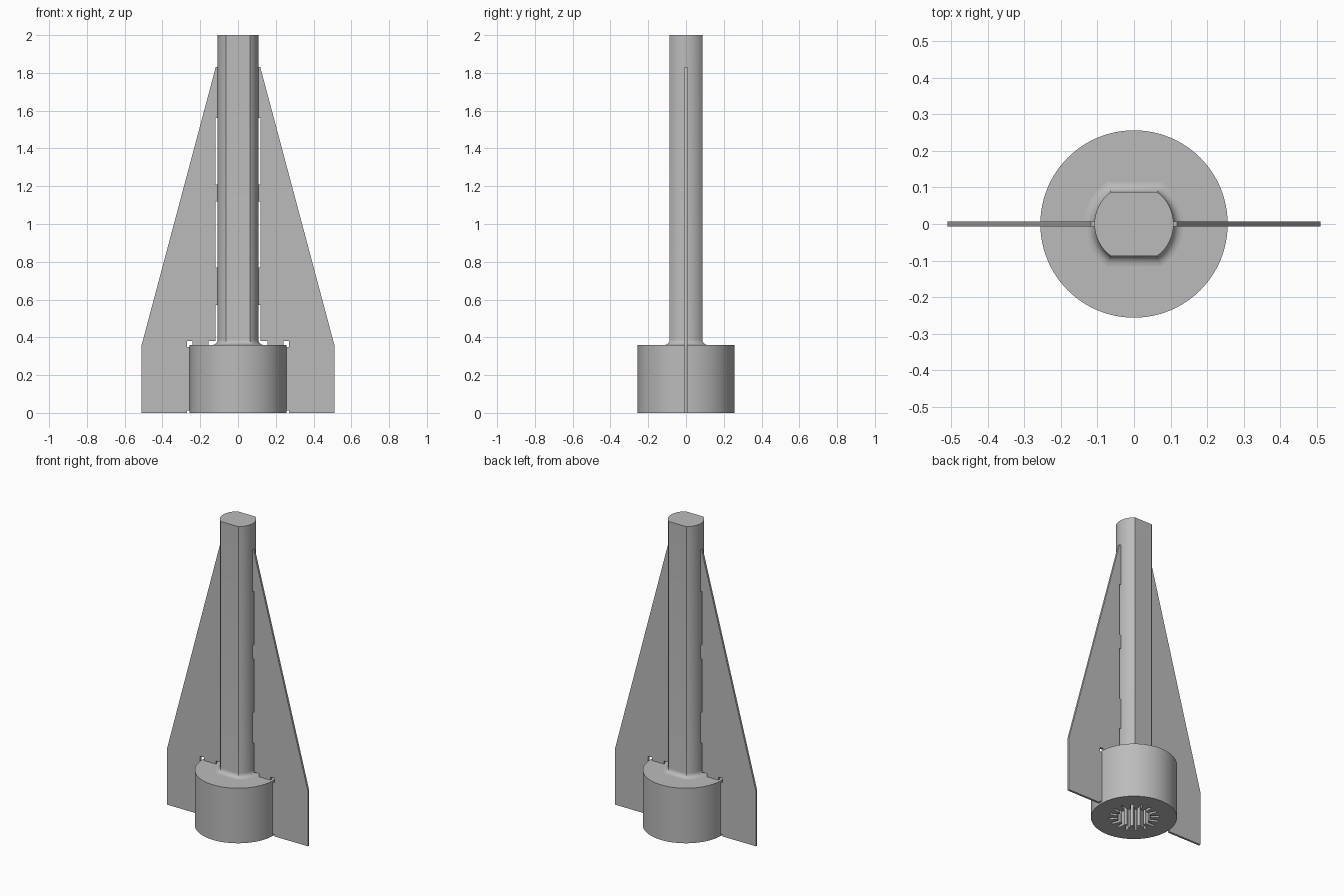
import bpy, bmesh, math

cube = bpy.data.objects.get("Cube")
if cube:
    bpy.data.objects.remove(cube)

grey = bpy.data.materials.new("plain grey")
grey.use_nodes = True
COLOUR = (0.5, 0.5, 0.5, 1)
grey.diffuse_color = COLOUR
grey.node_tree.nodes["Principled BSDF"].inputs["Base Color"].default_value = COLOUR

BASE_R, BASE_H = 0.256, 0.36
SHAFT_R, FLAT_Y = 0.108, 0.087
FIN_T = 0.014


def make_object(name, bm, smooth=True):
    bmesh.ops.recalc_face_normals(bm, faces=bm.faces)
    mesh = bpy.data.meshes.new(name)
    bm.to_mesh(mesh)
    bm.free()
    mesh.materials.append(grey)
    obj = bpy.data.objects.new(name, mesh)
    bpy.context.collection.objects.link(obj)
    if smooth:
        bpy.ops.object.select_all(action="DESELECT")
        obj.select_set(True)
        bpy.context.view_layer.objects.active = obj
        bpy.ops.object.shade_smooth_by_angle(angle=math.radians(30))
    return obj


def loft(name, rings, cap_start):
    """Join rings of equal length with quads and cap the ends."""
    bm = bmesh.new()
    loops = [[bm.verts.new(p) for p in ring] for ring in rings]
    n = len(loops[0])
    for a, b in zip(loops, loops[1:]):
        for i in range(n):
            j = (i + 1) % n
            bm.faces.new((a[i], a[j], b[j], b[i]))
    bm.faces.new(loops[-1])
    if cap_start:
        bm.faces.new(loops[0])
    return make_object(name, bm)


# Round base with a splined socket open at the bottom
SLOTS, PER_SLOT = 16, 6
COUNT = SLOTS * PER_SLOT
SLOT_R = (0.155, 0.148, 0.1, 0.097, 0.1, 0.148)
SLOT_SHIFT = (0, -0.1, -0.4, 0, 0.4, 0.1)


def circle(z):
    return [(BASE_R * math.cos(math.tau * i / COUNT),
             BASE_R * math.sin(math.tau * i / COUNT), z) for i in range(COUNT)]


def spline(z):
    points = []
    for i in range(COUNT):
        k = i % PER_SLOT
        a = math.tau * (i + SLOT_SHIFT[k]) / COUNT
        points.append((SLOT_R[k] * math.cos(a), SLOT_R[k] * math.sin(a), z))
    return points


loft("base", [spline(0.27), spline(0), circle(0), circle(BASE_H)][::-1], True)


# Shaft with two flats and a fillet where it meets the base
def shaft_ring(grow, z):
    r, flat = SHAFT_R + grow, FLAT_Y + grow
    half = math.asin(flat / r)
    points = []
    for start in (0, math.pi):
        for i in range(17):
            a = start - half + 2 * half * i / 16
            points.append((r * math.cos(a), r * math.sin(a), z))
    return points


FILLET = 0.028
rings = []
for i in range(7):
    a = math.pi / 2 * i / 6
    rings.append(shaft_ring(FILLET * (1 - math.sin(a)),
                            BASE_H + FILLET * (1 - math.cos(a))))
rings.append(shaft_ring(0, 2))
loft("shaft", rings, False)

# Thin fins, held to the shaft and base by short tabs
OUTLINE = [(BASE_R, 0.012), (0.27, 0.012), (0.27, 0), (0.51, 0), (0.51, 0.36),
           (0.118, 1.83), (SHAFT_R, 1.83)]
GAP_X = 0.12
for low, high in ((1.21, 1.56), (0.77, 1.12), (0.38, 0.57)):
    OUTLINE += [(SHAFT_R, high), (GAP_X, high), (GAP_X, low)]
    if low > 0.5:
        OUTLINE.append((SHAFT_R, low))
OUTLINE += [(0.155, 0.38), (0.155, BASE_H), (0.24, BASE_H), (0.24, 0.38),
            (0.27, 0.38), (0.27, 0.35), (BASE_R, 0.35)]

for name, side in (("left_fin", 1), ("right_fin", -1)):
    bm = bmesh.new()
    face = bm.faces.new([bm.verts.new((side * x, -FIN_T / 2, z)) for x, z in OUTLINE])
    grown = bmesh.ops.extrude_face_region(bm, geom=[face], use_keep_orig=True)
    moved = [v for v in grown["geom"] if isinstance(v, bmesh.types.BMVert)]
    bmesh.ops.translate(bm, verts=moved, vec=(0, FIN_T, 0))
    make_object(name, bm, smooth=False)
